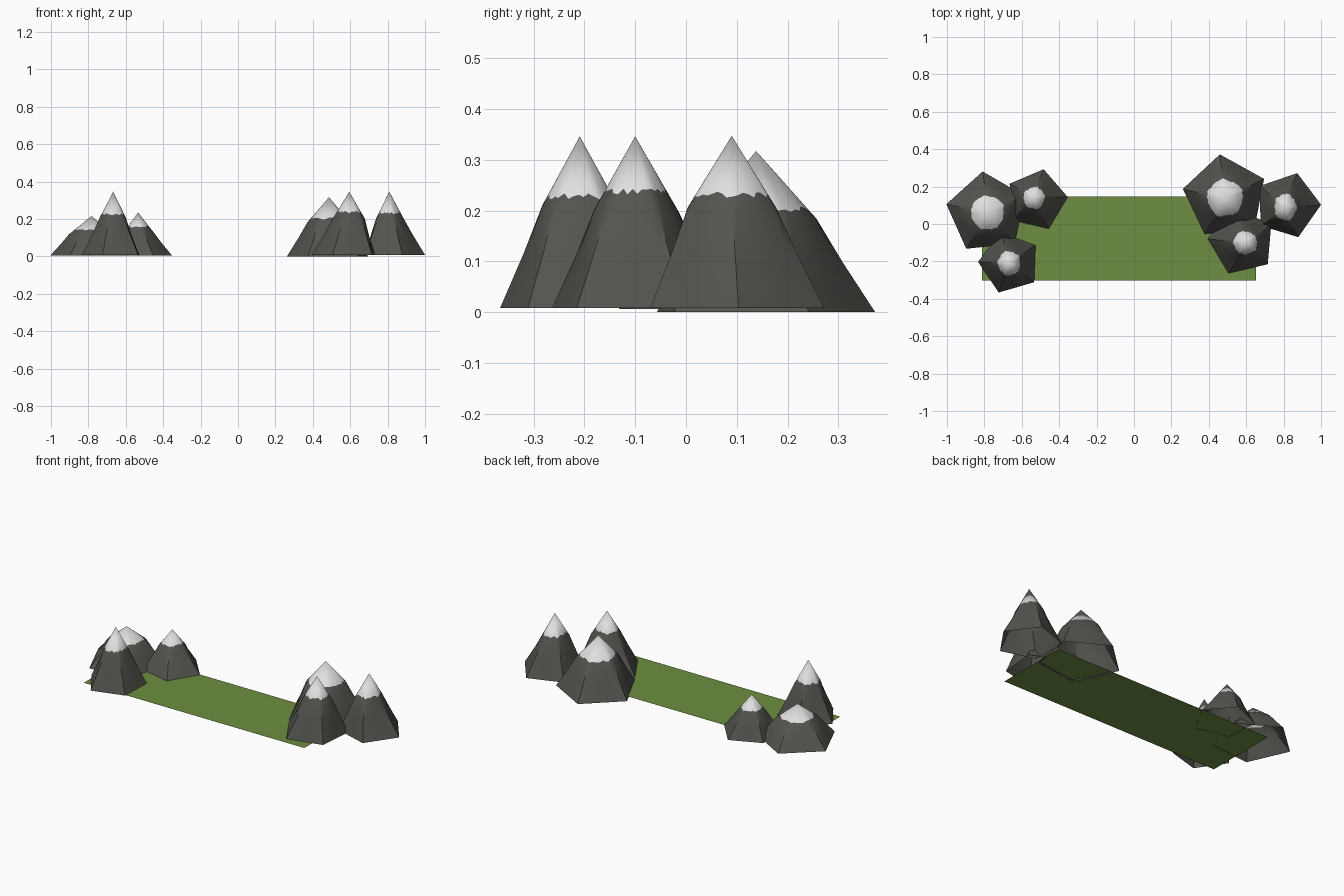
import bpy, bmesh, math, random

if "Cube" in bpy.data.objects:
    bpy.data.objects.remove(bpy.data.objects["Cube"])

random.seed(4)
SEG = 40  # segments round each mountain (8 per base edge)


def material(name, rgb):
    m = bpy.data.materials.new(name)
    m.diffuse_color = (*rgb, 1)
    m.use_nodes = True
    m.node_tree.nodes["Principled BSDF"].inputs["Base Color"].default_value = m.diffuse_color
    return m


rock = material("dark_rock", (0.088, 0.088, 0.078))
snow = material("white_snow", (0.74, 0.74, 0.74))
grass = material("grass_green", (0.155, 0.275, 0.054))


def add_object(name, bm, mats):
    me = bpy.data.meshes.new(name)
    bm.to_mesh(me)
    bm.free()
    for m in mats:
        me.materials.append(m)
    ob = bpy.data.objects.new(name, me)
    bpy.context.collection.objects.link(ob)
    return ob


def pentagon(a, start):
    """Radius of a unit pentagon with a corner at the start angle."""
    d = (a - start) % math.radians(72) - math.radians(36)
    return math.cos(math.radians(36)) / math.cos(d)


def mountain(name, centre, radius, start, peak, z0, top, kink, snow_at):
    """Pentagon foot, rounder shoulder ring, jagged snow line and a pointed peak."""
    start = math.radians(start)
    kink_at, kx, ky = kink
    bm = bmesh.new()
    h = top - z0
    rings = [[], [], [], []]
    for i in range(SEG):
        a = start + 2 * math.pi * i / SEG
        p = pentagon(a, start)
        c, s = math.cos(a), math.sin(a)
        foot = (centre[0] + radius * p * c, centre[1] + radius * p * s)
        round_p = 0.35 * p + 0.65
        mid = (peak[0] + radius * kx * round_p * c, peak[1] + radius * ky * round_p * s)
        half = [0.45 * f + 0.55 * m for f, m in zip(foot, mid)]
        line = snow_at + random.uniform(-0.018, 0.018)
        k = (1 - line) / (1 - kink_at)
        edge = [q + (m - q) * k for q, m in zip(peak, mid)]
        for ring, xy, f in zip(rings, (foot, half, mid, edge),
                               (0, kink_at * 0.53, kink_at, line)):
            ring.append(bm.verts.new((xy[0], xy[1], z0 + h * f)))
    tip = bm.verts.new((peak[0], peak[1], top))
    for i in range(SEG):
        j = (i + 1) % SEG
        for lo, hi in zip(rings, rings[1:]):
            bm.faces.new((lo[i], lo[j], hi[j], hi[i]))
        cap = bm.faces.new((rings[-1][i], rings[-1][j], tip))
        cap.material_index = 1
    ob = add_object(name, bm, [rock, snow])
    bpy.ops.object.select_all(action='DESELECT')
    ob.select_set(True)
    bpy.context.view_layer.objects.active = ob
    bpy.ops.object.shade_smooth_by_angle(angle=math.radians(35))


# Left group
mountain("left_broad_mountain", (-0.786, 0.06), 0.222, 24, (-0.783, 0.06), 0.006, 0.216, (0.54, 0.55, 0.56), 0.65)
mountain("left_back_mountain", (-0.521, 0.129), 0.168, 5, (-0.534, 0.139), 0.006, 0.235, (0.56, 0.47, 0.48), 0.67)
mountain("left_front_mountain", (-0.666, -0.208), 0.168, 34, (-0.667, -0.209), 0.008, 0.346, (0.6, 0.42, 0.46), 0.65)
# Right group
mountain("right_broad_mountain", (0.487, 0.144), 0.23, 25, (0.487, 0.138), 0.0, 0.317, (0.58, 0.51, 0.52), 0.64)
mountain("right_front_mountain", (0.577, -0.095), 0.183, 175, (0.595, -0.1), 0.008, 0.346, (0.57, 0.49, 0.47), 0.68)
mountain("right_outer_mountain", (0.82, 0.1), 0.18, 1, (0.809, 0.09), 0.008, 0.347, (0.58, 0.42, 0.51), 0.66)

# Grass field
bm = bmesh.new()
corners = [(-0.813, -0.303), (0.653, -0.303), (0.653, 0.147), (-0.813, 0.147)]
bm.faces.new([bm.verts.new((x, y, 0.007)) for x, y in corners])
add_object("grass_field", bm, [grass])
